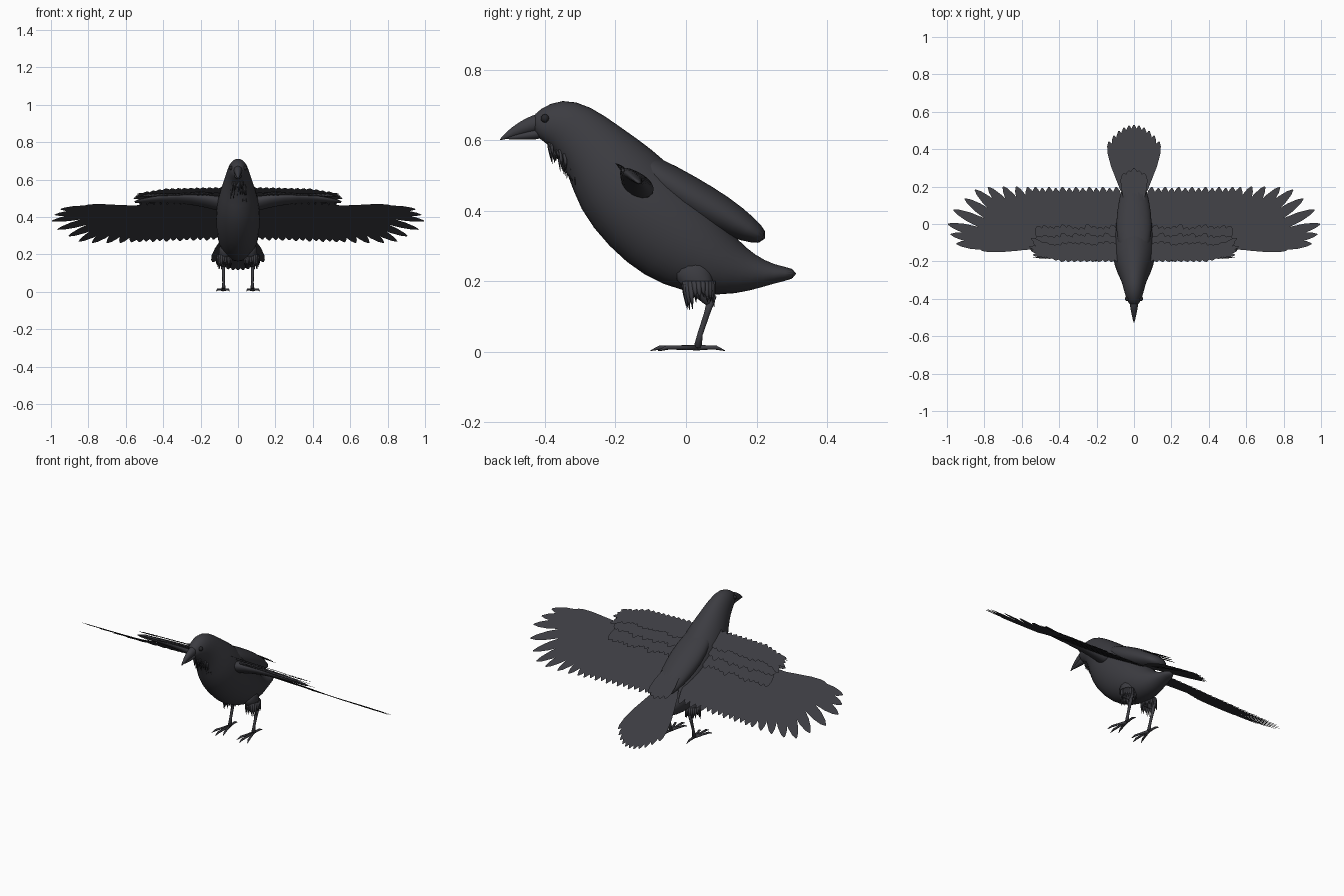
import bpy, bmesh, math, random
from mathutils import Vector

random.seed(4)
old = bpy.data.objects.get("Cube")
if old:
    bpy.data.objects.remove(old)


def material(name, rgb):
    m = bpy.data.materials.new(name)
    m.use_nodes = True
    m.diffuse_color = (*rgb, 1)
    node = m.node_tree.nodes["Principled BSDF"]
    node.inputs["Base Color"].default_value = (*rgb, 1)
    node.inputs["Roughness"].default_value = 0.8
    return m


PLUMAGE = material("charcoal plumage", (0.045, 0.045, 0.053))
EYE = material("dark eye", (0.02, 0.02, 0.023))


def finish(name, bm, mat=PLUMAGE, mirror=False, subdiv=0, smooth=True):
    mesh = bpy.data.meshes.new(name)
    bm.to_mesh(mesh)
    bm.free()
    mesh.materials.append(mat)
    for p in mesh.polygons:
        p.use_smooth = smooth
    ob = bpy.data.objects.new(name, mesh)
    bpy.context.scene.collection.objects.link(ob)
    if mirror:
        ob.modifiers.new("Mirror", "MIRROR").use_clip = False
    if subdiv:
        s = ob.modifiers.new("Smooth", "SUBSURF")
        s.levels = s.render_levels = subdiv
    return ob


def loft(bm, stations, side=(1, 0, 0), sides=16):
    """Skin ellipses along a path; station = (x, y, z, half height, half width)."""
    pts = [Vector(s[:3]) for s in stations]
    side = Vector(side).normalized()
    rings = []
    for i, s in enumerate(stations):
        tan = (pts[min(i + 1, len(pts) - 1)] - pts[max(i - 1, 0)]).normalized()
        up = tan.cross(side).normalized()
        across = up.cross(tan)
        rings.append([bm.verts.new(pts[i] + up * s[3] * math.sin(a) + across * s[4] * math.cos(a))
                      for a in (k * math.tau / sides for k in range(sides))])
    faces = [bm.faces.new(rings[0]), bm.faces.new(rings[-1])]
    for a, b in zip(rings, rings[1:]):
        for k in range(sides):
            n = (k + 1) % sides
            faces.append(bm.faces.new((a[k], a[n], b[n], b[k])))
    bmesh.ops.recalc_face_normals(bm, faces=faces)


def feather(bm, root, tip, width, base, slope=-0.62):
    """Flat leaf lying in the sloping plane z = base + slope * y."""
    r, t = Vector(root), Vector(tip)
    d = t - r
    perp = Vector((-d.y, d.x)).normalized() * width
    shape = [(0, 0.4), (0.2, 0.8), (0.6, 1), (0.82, 0.85), (0.94, 0.5), (1, 0.1)]
    outline = [r + d * u - perp * w for u, w in shape]
    outline += [r + d * u + perp * w for u, w in reversed(shape)]
    f = bm.faces.new([bm.verts.new((p.x, p.y, base + slope * p.y)) for p in outline])
    f.normal_update()
    if f.normal.z < 0:
        f.normal_flip()


def spike(bm, a, b, r):
    """Slim pointed barb."""
    a, b = Vector(a), Vector(b)
    mid = a.lerp(b, 0.5)
    loft(bm, [(*a, r, r), (*mid, r * 0.8, r * 0.8), (*b, r * 0.08, r * 0.08)], sides=5)


# Body, from face to tail stub
bm = bmesh.new()
loft(bm, [(0, y, z, h, w) for y, z, h, w in [
    (-0.435, 0.637, 0.025, 0.02), (-0.41, 0.643, 0.047, 0.038), (-0.365, 0.647, 0.076, 0.053),
    (-0.32, 0.628, 0.088, 0.062), (-0.26, 0.573, 0.1, 0.082), (-0.2, 0.49, 0.138, 0.112),
    (-0.12, 0.4, 0.147, 0.122), (-0.03, 0.325, 0.147, 0.117), (0.05, 0.27, 0.118, 0.105),
    (0.12, 0.237, 0.085, 0.085), (0.19, 0.223, 0.052, 0.058), (0.25, 0.22, 0.026, 0.042),
    (0.315, 0.222, 0.014, 0.025)]])
finish("body", bm, subdiv=1)

# Mantle over the back
bm = bmesh.new()
loft(bm, [(0, y, z, h, w) for y, z, h, w in [
    (-0.17, 0.55, 0.035, 0.06), (-0.1, 0.51, 0.05, 0.09), (0, 0.445, 0.06, 0.1),
    (0.1, 0.39, 0.055, 0.088), (0.18, 0.345, 0.038, 0.07), (0.225, 0.32, 0.018, 0.045)]])
finish("mantle", bm, subdiv=1)

# Beak, upper and lower halves
for name, rows in {
    "upper_beak": [(-0.4, 0.654, 0.03, 0.03), (-0.445, 0.643, 0.024, 0.021),
                   (-0.49, 0.624, 0.015, 0.012), (-0.53, 0.6, 0.002, 0.002)],
    "lower_beak": [(-0.4, 0.622, 0.02, 0.025), (-0.45, 0.615, 0.014, 0.016),
                   (-0.49, 0.609, 0.008, 0.009), (-0.515, 0.606, 0.002, 0.002)]}.items():
    bm = bmesh.new()
    loft(bm, [(0, *r) for r in rows], sides=12)
    finish(name, bm, subdiv=1)

# Eyes
bm = bmesh.new()
bmesh.ops.create_uvsphere(bm, u_segments=14, v_segments=8, radius=0.012)
bmesh.ops.translate(bm, verts=bm.verts, vec=(0.037, -0.4, 0.662))
finish("eyes", bm, EYE, mirror=True)

# Shaggy throat barbs
bm = bmesh.new()
for i in range(70):
    u = random.random()
    x = random.uniform(-1, 1) * (0.025 + 0.04 * u)
    y = -0.395 + 0.085 * u + abs(x) * 0.4
    z = 0.6 - 0.09 * u
    spike(bm, (x, y, z), (x * 1.1, y + 0.005, z - random.uniform(0.03, 0.065)), 0.005)
finish("throat_barbs", bm)

# Wing arms
bm = bmesh.new()
loft(bm, [(0.05, -0.13, 0.46, 0.045, 0.06), (0.17, -0.145, 0.488, 0.025, 0.05),
          (0.33, -0.155, 0.5, 0.017, 0.04), (0.47, -0.145, 0.493, 0.012, 0.025),
          (0.56, -0.135, 0.48, 0.005, 0.012)], side=(0, 1, -0.62), sides=12)
finish("wing_arms", bm, mirror=True, subdiv=1)

# Long outer flight feathers
bm = bmesh.new()
tips = [(0.82, -0.138), (0.95, -0.105), (0.98, -0.055), (0.995, 0), (0.965, 0.075), (0.905, 0.135),
        (0.85, 0.183), (0.78, 0.197), (0.7, 0.2), (0.63, 0.2), (0.57, 0.197)]
for i, tip in enumerate(tips):
    u = i / (len(tips) - 1)
    root = (0.56 - 0.09 * u, -0.125)
    feather(bm, root, tip, 0.018 if i == 0 else 0.027 + 0.006 * u, 0.375 + 0.0012 * i)
finish("outer_flight_feathers", bm, mirror=True, smooth=False)

# Inner flight feathers
bm = bmesh.new()
for i in range(13):
    x = 0.07 + 0.036 * i
    feather(bm, (x, -0.14), (x + 0.025, 0.198 - 0.006 * (i % 2)), 0.034, 0.4 - 0.001 * i)
finish("inner_flight_feathers", bm, mirror=True, smooth=False)

# Three overlapping rows of wing coverts
bm = bmesh.new()
for row, (start, end, lift) in enumerate([(-0.15, -0.01, 0.412), (-0.175, -0.055, 0.424),
                                          (-0.2, -0.1, 0.434)]):
    for i in range(13):
        x = 0.08 + 0.033 * i
        edge = max(0, x - 0.38) * 0.25
        feather(bm, (x, start + edge), (x + 0.04, end - 0.3 * edge + random.uniform(-0.01, 0.01)),
                0.026, lift - 0.0008 * i)
# Tuft at the wrist
for i in range(5):
    feather(bm, (0.4 + 0.01 * i, -0.165 + 0.006 * i), (0.54 + 0.01 * (i % 3), -0.165 + 0.022 * i),
            0.013, 0.42 + 0.002 * i)
finish("wing_coverts", bm, mirror=True, smooth=False)

# Leading-edge barbs in front of the wing
bm = bmesh.new()
for i in range(16):
    x = 0.14 + 0.022 * i
    spike(bm, (x, -0.18, 0.52), (x + 0.07, -0.2 + 0.0015 * i, 0.535 - 0.002 * i), 0.006)
finish("leading_edge_barbs", bm, mirror=True)

# Tail fan
bm = bmesh.new()
for i in range(-5, 6):
    a = i / 5
    feather(bm, (0.03 * a, 0.13), (0.135 * a, 0.53 - 0.09 * a * a), 0.031,
            0.415 - 0.0015 * abs(i) + 0.0003 * a, slope=-0.565)
finish("tail_fan", bm, smooth=False)

# Rump coverts above the tail
bm = bmesh.new()
for i in (-2, -1, 0, 1, 2):
    feather(bm, (0.015 * i, 0.1), (0.027 * i, 0.3 - 0.014 * abs(i)), 0.026,
            0.508 - 0.006 * abs(i) + 0.001 * i, slope=-0.63)
finish("rump_coverts", bm, smooth=False)

# Thighs and their loose feathers
bm = bmesh.new()
loft(bm, [(0.06, 0.0, 0.26, 0.06, 0.04), (0.072, 0.035, 0.2, 0.05, 0.036),
          (0.077, 0.06, 0.155, 0.022, 0.02), (0.078, 0.068, 0.13, 0.009, 0.009)], sides=12)
finish("thighs", bm, mirror=True, subdiv=1)
bm = bmesh.new()
for i in range(22):
    a = i * math.tau / 22
    x, y = 0.073 + 0.032 * math.cos(a), 0.035 + 0.04 * math.sin(a)
    spike(bm, (x, y, 0.2), (x + 0.008 * math.cos(a), y + 0.005, random.uniform(0.115, 0.155)), 0.009)
finish("thigh_feathers", bm, mirror=True)

# Shanks
bm = bmesh.new()
loft(bm, [(0.078, 0.075, 0.16, 0.013, 0.012), (0.078, 0.06, 0.11, 0.009, 0.008),
          (0.077, 0.04, 0.05, 0.008, 0.007), (0.077, 0.033, 0.012, 0.012, 0.011)], sides=10)
finish("shanks", bm, mirror=True)

# Toes with claws
bm = bmesh.new()
for x, y in ((0.052, -0.05), (0.078, -0.075), (0.108, -0.055), (0.08, 0.085)):
    start, end = Vector((0.077, 0.033, 0.012)), Vector((x, y, 0.012))
    claw = end + (end - start).normalized() * 0.026
    mid = start.lerp(end, 0.6)
    loft(bm, [(*start, 0.008, 0.008), (*mid, 0.006, 0.006), (*end, 0.006, 0.006),
              (claw.x, claw.y, 0.003, 0.001, 0.001)], sides=8)
finish("toes", bm, mirror=True)
